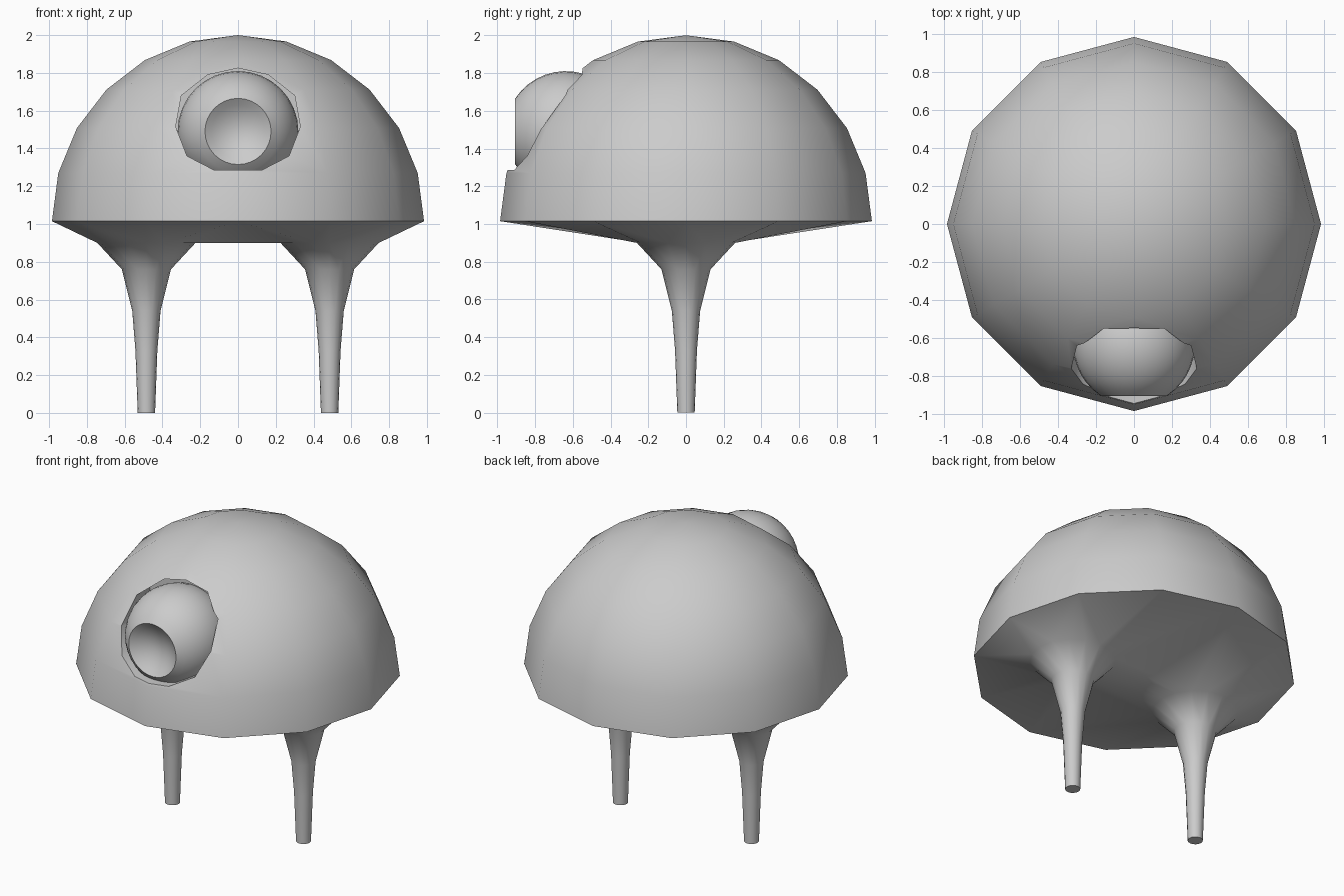
import bpy
import bmesh
from math import cos, sin, pi, radians, sqrt
from mathutils import Matrix

default = bpy.data.objects.get("Cube")
if default:
    bpy.data.objects.remove(default, do_unlink=True)

grey = bpy.data.materials.new("plain grey")
grey.use_nodes = True
colour = (0.6, 0.6, 0.6, 1)
grey.diffuse_color = colour
grey.node_tree.nodes["Principled BSDF"].inputs["Base Color"].default_value = colour


def ring(bm, r, z, n, x=0):
    return [bm.verts.new((x + r * cos(2 * pi * i / n), r * sin(2 * pi * i / n), z))
            for i in range(n)]


def bridge(bm, a, b):
    n = len(a)
    for i in range(n):
        j = (i + 1) % n
        bm.faces.new((a[i], a[j], b[j], b[i]))


def fan(bm, a, tip):
    for i in range(len(a)):
        bm.faces.new((a[i], a[(i + 1) % len(a)], tip))


def finish(bm, name):
    bmesh.ops.recalc_face_normals(bm, faces=bm.faces[:])
    mesh = bpy.data.meshes.new(name)
    bm.to_mesh(mesh)
    bm.free()
    obj = bpy.data.objects.new(name, mesh)
    bpy.context.collection.objects.link(obj)
    mesh.materials.append(grey)
    return obj


def smooth(obj, angle):
    bpy.ops.object.select_all(action="DESELECT")
    obj.select_set(True)
    bpy.context.view_layer.objects.active = obj
    bpy.ops.object.shade_smooth_by_angle(angle=radians(angle))


# Body: twelve-sided dome
R, BASE, SIDES = 0.985, 1.015, 12
bm = bmesh.new()
rings = [ring(bm, R * cos(radians(15 * k)), BASE + R * sin(radians(15 * k)), SIDES)
         for k in range(6)]
for a, b in zip(rings, rings[1:]):
    bridge(bm, a, b)
fan(bm, rings[-1], bm.verts.new((0, 0, BASE + R)))

# Two flared legs, welded to the underside
LEG = [(0.26, 0.9), (0.13, 0.76), (0.075, 0.54), (0.058, 0.33), (0.046, 0)]
borders = [rings[0]]
for x in (-0.485, 0.485):
    leg = [ring(bm, r, z, 16, x) for r, z in LEG]
    for a, b in zip(leg, leg[1:]):
        bridge(bm, a, b)
    bm.faces.new(leg[-1])
    borders.append(leg[0])
edges = [bm.edges.get((b[i - 1], b[i])) for b in borders for i in range(len(b))]
bmesh.ops.triangle_fill(bm, use_beauty=True, edges=edges, normal=(0, 0, -1))
body = finish(bm, "body")

# Eye socket cut into the front of the dome
HALF = [(0.125, 1.285), (0.27, 1.36), (0.33, 1.515), (0.3, 1.68), (0.16, 1.79)]
outline = HALF + [(0, 1.825)] + [(-x, z) for x, z in reversed(HALF)]
bm = bmesh.new()
mouth = [bm.verts.new((x, -1.1, z)) for x, z in outline]
back = [bm.verts.new((x, -0.5, z)) for x, z in outline]
bridge(bm, mouth, back)
bm.faces.new(mouth)
bm.faces.new(back)
cutter = finish(bm, "socket_cutter")
cut = body.modifiers.new("socket", "BOOLEAN")
cut.operation = "DIFFERENCE"
cut.solver = "EXACT"
cut.object = cutter
bpy.context.view_layer.objects.active = body
bpy.ops.object.modifier_apply(modifier=cut.name)
bpy.data.objects.remove(cutter, do_unlink=True)
smooth(body, 60)

# Eye: ball with a dished front
ER, DISH, N = 0.32, 0.175, 32
front = sqrt(ER ** 2 - DISH ** 2)
bm = bmesh.new()
start = math_start = -pi / 2
top = pi / 2 - 0.579
steps = 16
loops = []
for k in range(1, steps + 1):
    a = start + (top - start) * k / steps
    loops.append(ring(bm, ER * cos(a), ER * sin(a), N))
for k in range(1, 5):
    t = 1 - k / 5
    loops.append(ring(bm, DISH * t, front - 0.07 * (1 - t * t), N))
for a, b in zip(loops, loops[1:]):
    bridge(bm, a, b)
fan(bm, loops[0], bm.verts.new((0, 0, -ER)))
fan(bm, loops[-1], bm.verts.new((0, 0, front - 0.07)))
bm.transform(Matrix.Translation((0, -0.637, 1.49)) @ Matrix.Rotation(pi / 2, 4, "X"))
smooth(finish(bm, "eye"), 40)
